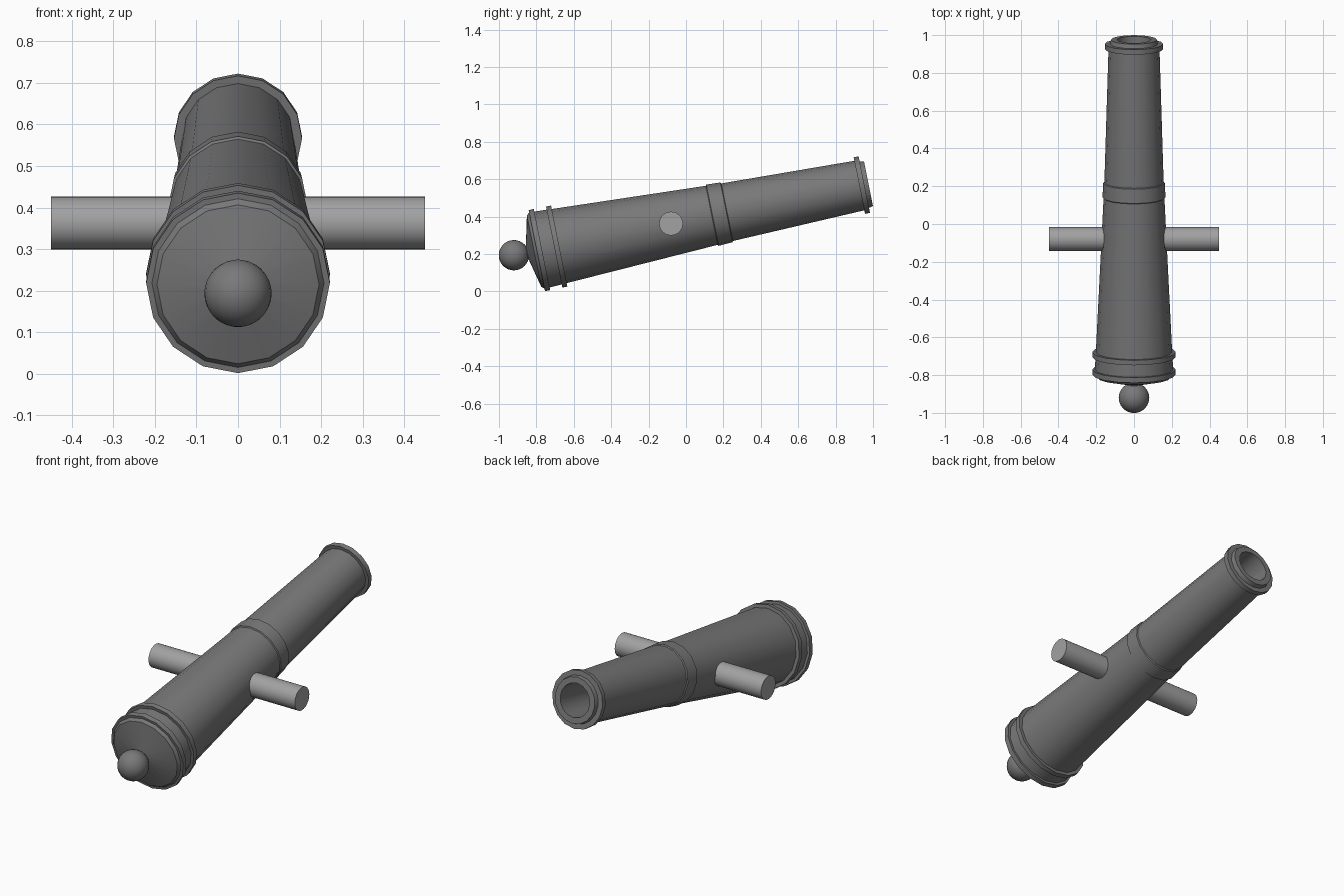
import bpy, bmesh
from math import radians, sin, cos, pi
from mathutils import Matrix

if "Cube" in bpy.data.objects:
    bpy.data.objects.remove(bpy.data.objects["Cube"])

# Barrel axis passes through the trunnion centre, muzzle raised toward +y
TILT = Matrix.Translation((0, -0.08, 0.363)) @ Matrix.Rotation(radians(11.4), 4, 'X')


def grey(name, value):
    mat = bpy.data.materials.new(name)
    mat.diffuse_color = (value, value, value, 1)
    mat.use_nodes = True
    mat.node_tree.nodes["Principled BSDF"].inputs["Base Color"].default_value = mat.diffuse_color
    return mat


DARK_IRON = grey("dark_iron", 0.19)
LIGHT_IRON = grey("light_iron", 0.36)


def finish(name, bm, matrix, mat):
    bmesh.ops.recalc_face_normals(bm, faces=bm.faces)
    bm.transform(matrix)
    mesh = bpy.data.meshes.new(name)
    bm.to_mesh(mesh)
    bm.free()
    mesh.materials.append(mat)
    obj = bpy.data.objects.new(name, mesh)
    bpy.context.collection.objects.link(obj)
    bpy.ops.object.select_all(action='DESELECT')
    obj.select_set(True)
    bpy.context.view_layer.objects.active = obj
    bpy.ops.object.shade_smooth_by_angle(angle=radians(30))


def lathe(name, profile, sides, mat):
    """Revolve (position along y, radius) points around the y axis."""
    bm = bmesh.new()
    rings = [[bm.verts.new((r * sin(2 * pi * i / sides), s, r * cos(2 * pi * i / sides)))
              for i in range(sides)] for s, r in profile]
    for a, b in zip(rings, rings[1:]):
        for i in range(sides):
            j = (i + 1) % sides
            bm.faces.new((a[i], a[j], b[j], b[i]))
    bm.faces.new(rings[0])
    bm.faces.new(rings[-1])
    finish(name, bm, TILT, mat)


# Barrel: breech dish, two base rings, middle band, muzzle ring and bore
lathe("barrel", [
    (-0.795, 0.036), (-0.784, 0.038), (-0.747, 0.195), (-0.732, 0.207),
    (-0.732, 0.221), (-0.704, 0.221), (-0.704, 0.207),
    (-0.637, 0.204), (-0.637, 0.221), (-0.610, 0.221), (-0.610, 0.202),
    (0.222, 0.161), (0.226, 0.167), (0.302, 0.163), (0.306, 0.157),
    (1.027, 0.135), (1.027, 0.154), (1.054, 0.154), (1.054, 0.127),
    (1.077, 0.122), (1.077, 0.090), (0.40, 0.090)], 16, DARK_IRON)

# Round knob behind the breech
bm = bmesh.new()
bmesh.ops.create_uvsphere(bm, u_segments=24, v_segments=16, radius=0.081)
finish("breech_knob", bm, TILT @ Matrix.Translation((0, -0.857, 0)), DARK_IRON)

# Trunnion pins on both sides
for side, label in ((-1, "left"), (1, "right")):
    bm = bmesh.new()
    bmesh.ops.create_cone(bm, cap_ends=True, segments=32, radius1=0.0635, radius2=0.0635, depth=0.32)
    bm.transform(Matrix.Rotation(radians(90), 4, 'Y'))
    finish("trunnion_" + label, bm, TILT @ Matrix.Translation((side * 0.29, 0, 0)), LIGHT_IRON)
